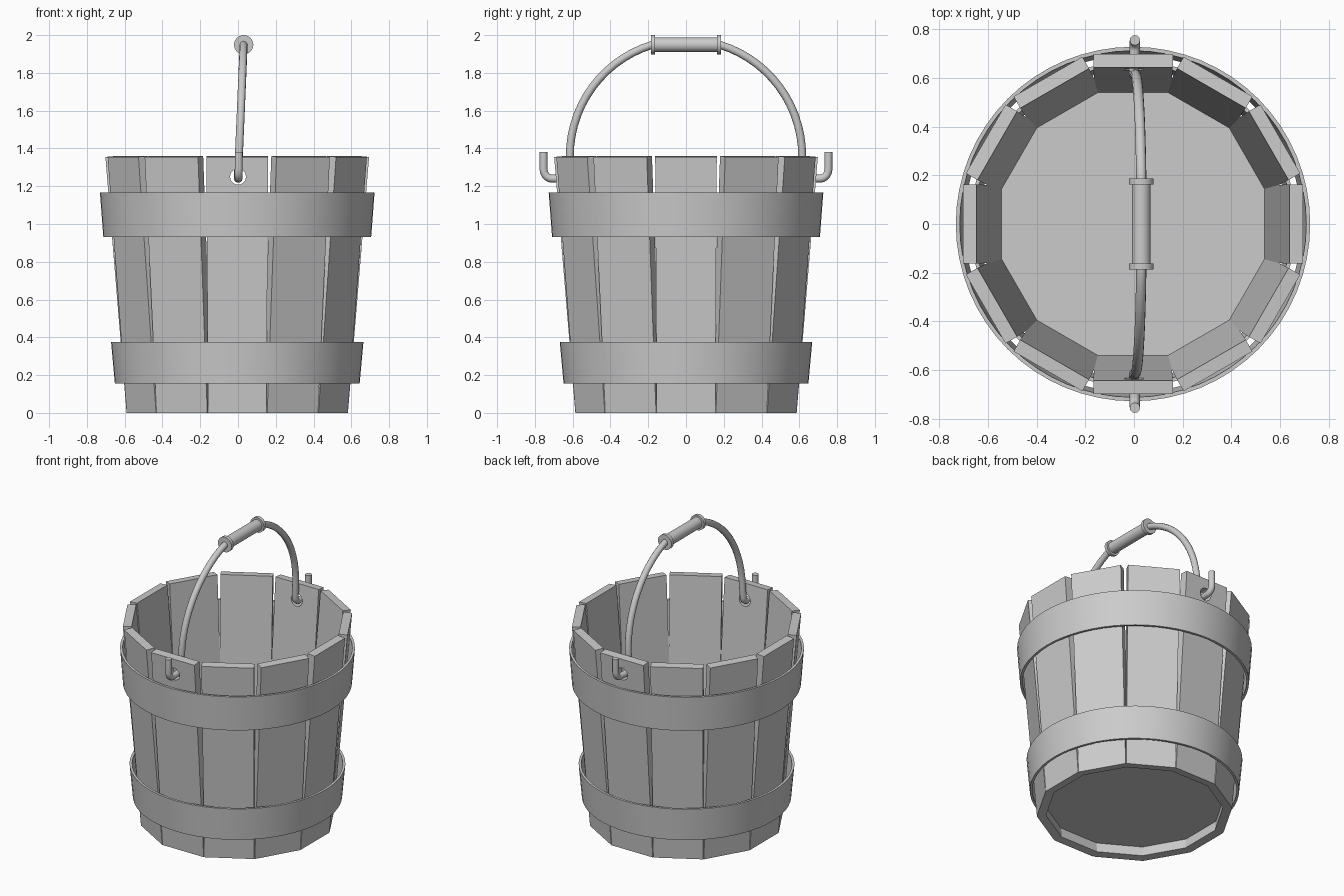
import bpy, bmesh
from math import pi, sin, cos, radians
from mathutils import Matrix

if "Cube" in bpy.data.objects:
    bpy.data.objects.remove(bpy.data.objects["Cube"])

CX = -0.004          # bucket axis
SIDES = 12


def make_object(name, bm, smooth=False):
    bmesh.ops.recalc_face_normals(bm, faces=bm.faces)
    mesh = bpy.data.meshes.new(name)
    bm.to_mesh(mesh)
    bm.free()
    ob = bpy.data.objects.new(name, mesh)
    bpy.context.collection.objects.link(ob)
    if smooth:
        smooth_object(ob)
    return ob


def smooth_object(ob):
    bpy.ops.object.select_all(action='DESELECT')
    ob.select_set(True)
    bpy.context.view_layer.objects.active = ob
    bpy.ops.object.shade_smooth_by_angle(angle=radians(35))


def lathe(name, profile, segments, matrix, closed):
    """Spin (radius, height) points about local z."""
    bm = bmesh.new()
    rings = []
    for i in range(segments):
        a = 2 * pi * i / segments
        rings.append([bm.verts.new((r * cos(a), r * sin(a), z)) for r, z in profile])
    n = len(profile)
    for i in range(segments):
        p, q = rings[i], rings[(i + 1) % segments]
        for j in range(n if closed else n - 1):
            k = (j + 1) % n
            bm.faces.new((p[j], q[j], q[k], p[k]))
    if not closed:
        bm.faces.new([r[0] for r in rings])
        bm.faces.new([r[-1] for r in rings])
    bm.transform(matrix)
    return make_object(name, bm, True)


# Cutter for the two handle holes
bm = bmesh.new()
bmesh.ops.create_cone(bm, cap_ends=True, segments=24, radius1=0.042, radius2=0.042, depth=1.8,
                      matrix=Matrix.Translation((0, 0, 1.25)) @ Matrix.Rotation(pi / 2, 4, 'X'))
cutter = make_object("hole_cutter", bm)
cutter.hide_render = True
cutter.hide_viewport = True
cutter.display_type = 'WIRE'

# Staves: straight planks leaning outward
for i in range(SIDES):
    bm = bmesh.new()
    # each level: outer distance, inner distance, half width, outer z, inner z
    levels = []
    for outer, inner, hw, zo, zi in ((0.586, 0.531, 0.155, 0.0, 0.005),
                                     (0.698, 0.643, 0.163, 1.355, 1.36)):
        levels.append([bm.verts.new(v) for v in
                       ((outer, -hw, zo), (outer, hw, zo), (inner, hw, zi), (inner, -hw, zi))])
    lo, hi = levels
    bm.faces.new(lo)
    bm.faces.new(hi)
    for j in range(4):
        k = (j + 1) % 4
        bm.faces.new((lo[j], lo[k], hi[k], hi[j]))
    bm.transform(Matrix.Translation((CX, 0, 0)) @ Matrix.Rotation(2 * pi * i / SIDES, 4, 'Z'))
    stave = make_object(f"stave_{i + 1:02d}", bm)
    if i in (3, 9):
        mod = stave.modifiers.new("handle_hole", 'BOOLEAN')
        mod.operation = 'DIFFERENCE'
        mod.solver = 'EXACT'
        mod.object = cutter

# Recessed floor board
bm = bmesh.new()
bmesh.ops.create_cone(bm, cap_ends=True, segments=SIDES, radius1=0.565, radius2=0.565, depth=0.03,
                      matrix=Matrix.Translation((CX, 0, 0.085)) @ Matrix.Rotation(pi / SIDES, 4, 'Z'))
make_object("floor_board", bm)

# Tapered hoops
for name, z0, z1, r0, r1 in (("lower_hoop", 0.155, 0.375, 0.648, 0.668),
                             ("upper_hoop", 0.93, 1.167, 0.709, 0.727)):
    t = 0.016
    lathe(name, [(r0, z0), (r1, z1), (r1 - t, z1), (r0 - t, z0)], 64,
          Matrix.Translation((CX, 0, 0)), True)

# Handle wire: hooked tail, through the hole, then half of the arch (mirrored)
half = [(0.004, 0.754, 1.38), (0.004, 0.754, 1.29)]
for k in range(1, 6):
    a = pi / 2 * k / 5
    half.append((0.003, 0.71 + 0.044 * cos(a), 1.29 - 0.05 * sin(a)))
half.append((0.0, 0.655, 1.24))
for k in range(1, 6):
    a = pi / 2 * k / 5
    half.append((0.0, 0.655 - 0.038 * sin(a), 1.278 - 0.038 * cos(a)))
for k in range(15):
    a = radians(73) * k / 14
    z = 1.36 + 0.615 * sin(a) * 0.9595 / 0.9563 * 0.997
    half.append((0.03 * (z - 1.25) / 0.7, 0.615 * cos(a), z))
path = half + [(x, -y, z) for x, y, z in reversed(half)]
curve = bpy.data.curves.new("handle_wire", 'CURVE')
curve.dimensions = '3D'
curve.bevel_depth = 0.021
curve.bevel_resolution = 4
curve.use_fill_caps = True
spline = curve.splines.new('POLY')
spline.points.add(len(path) - 1)
for pt, co in zip(spline.points, path):
    pt.co = (*co, 1)
wire = bpy.data.objects.new("handle_wire", curve)
bpy.context.collection.objects.link(wire)
bpy.ops.object.select_all(action='DESELECT')
wire.select_set(True)
bpy.context.view_layer.objects.active = wire
bpy.ops.object.convert(target='MESH')
smooth_object(bpy.context.view_layer.objects.active)

# Grip with flanged ends
lathe("grip", [(0.051, -0.186), (0.051, -0.163), (0.038, -0.163),
               (0.038, 0.163), (0.051, 0.163), (0.051, 0.186)], 32,
      Matrix.Translation((0.03, 0, 1.949)) @ Matrix.Rotation(-pi / 2, 4, 'X'), False)
